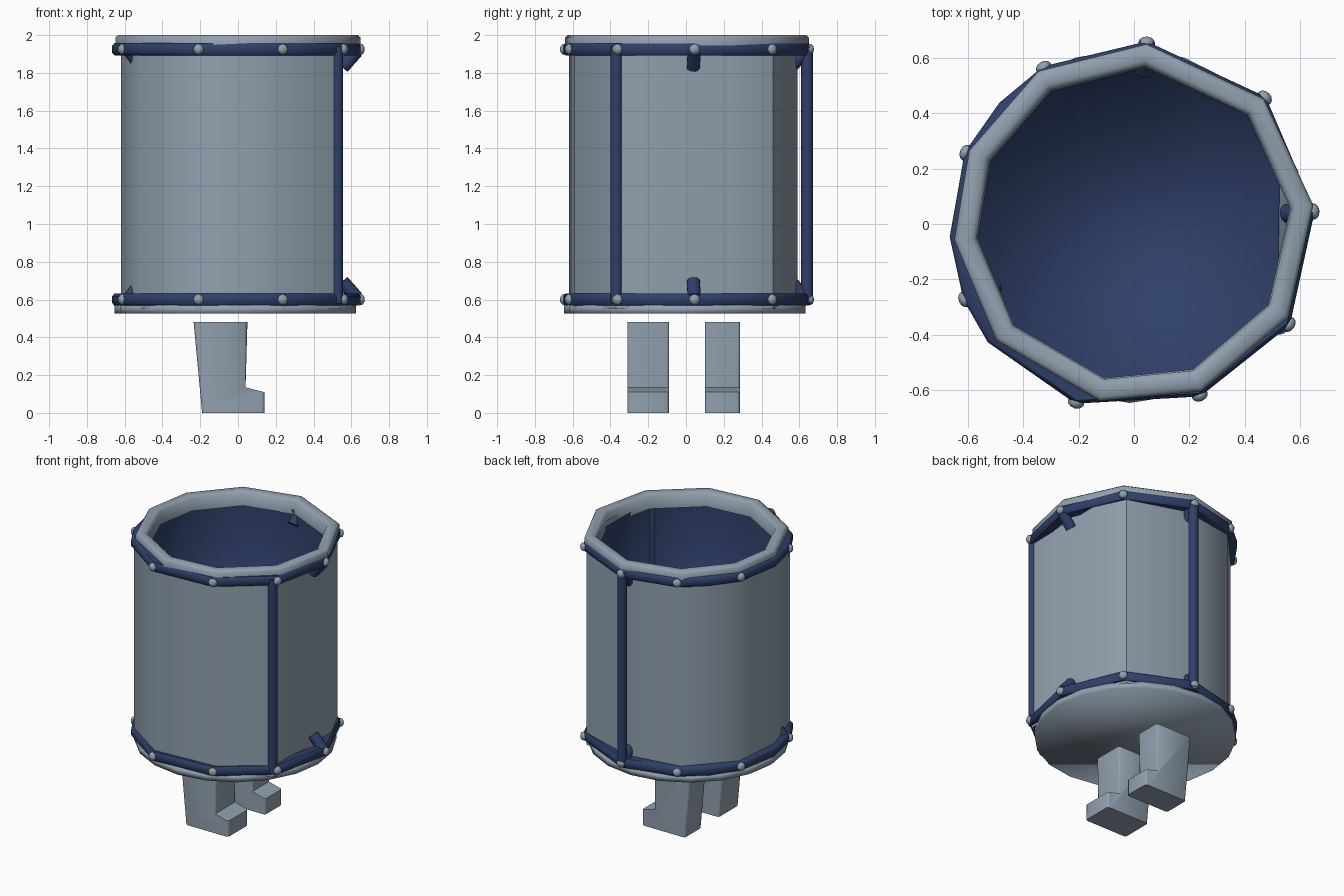
import bpy, bmesh, math
from mathutils import Vector, Matrix

if "Cube" in bpy.data.objects:
    bpy.data.objects.remove(bpy.data.objects["Cube"])


def material(name, rgb):
    m = bpy.data.materials.new(name)
    m.diffuse_color = (*rgb, 1)
    m.use_nodes = True
    m.node_tree.nodes["Principled BSDF"].inputs["Base Color"].default_value = m.diffuse_color
    return m


GREY = material("steel grey", (0.285, 0.355, 0.425))
BLUE = material("navy blue", (0.028, 0.050, 0.14))


def mesh_object(name, verts, faces, *mats):
    me = bpy.data.meshes.new(name)
    me.from_pydata(verts, [], faces)
    me.update()
    ob = bpy.data.objects.new(name, me)
    bpy.context.collection.objects.link(ob)
    for m in mats:
        me.materials.append(m)
    return ob


def polar(deg, r, z):
    a = math.radians(deg)
    return Vector((r * math.cos(a), r * math.sin(a), z))


def smooth(ob, deg):
    bpy.ops.object.select_all(action='DESELECT')
    ob.select_set(True)
    bpy.context.view_layer.objects.active = ob
    bpy.ops.object.shade_smooth_by_angle(angle=math.radians(deg))


def ring(name, profile, corners, mat):
    """Closed (dr, z) profile swept round (angle, radius) corners."""
    n, k = len(corners), len(profile)
    verts = [polar(a, r + dr, z) for a, r in corners for dr, z in profile]
    faces = [(i * k + j, (i + 1) % n * k + j,
              (i + 1) % n * k + (j + 1) % k, i * k + (j + 1) % k)
             for i in range(n) for j in range(k)]
    return mesh_object(name, verts, faces, mat)


def bar(name, p, q, radius, mat):
    """Round bar between two points."""
    bm = bmesh.new()
    m = (q - p).to_track_quat('Z', 'Y').to_matrix().to_4x4()
    m.translation = (p + q) / 2
    bmesh.ops.create_cone(bm, cap_ends=True, segments=10, radius1=radius,
                          radius2=radius, depth=(q - p).length, matrix=m)
    ob = mesh_object(name, [], [], mat)
    bm.to_mesh(ob.data)
    bm.free()
    smooth(ob, 50)


# Body wall: slightly irregular ten-sided drum
outline = [(.54, -.37), (.55, .25), (.45, .46), (.05, .59), (-.33, .53),
           (-.59, .25), (-.62, -.10), (-.51, -.42), (-.21, -.62), (.24, -.59)]
N = len(outline)
sides = [(i, (i + 1) % N, N + (i + 1) % N, N + i) for i in range(N)]
wall = mesh_object("body_wall", [(x, y, z) for z in (.55, 1.95) for x, y in outline],
                   sides, GREY)
smooth(wall, 40)

# Inner lining with a floor, smooth shaded
lining = mesh_object("inner_lining",
                     [(x * .96, y * .96, z) for z in (1.93, .58) for x, y in outline],
                     sides + [tuple(range(N, 2 * N))], BLUE)
smooth(lining, 180)

# Top rim with rounded edges
rim_corners = [(a, .652) for a in (6, 44, 86, 122, 156, 185, 220, 259, 292, 329)]
rim = ring("top_rim", [(-.085, 1.90), (-.06, 1.90), (-.03, 1.94), (0, 1.945), (0, 1.988),
                       (-.015, 2.0), (-.06, 2.0), (-.08, 1.985)], rim_corners, GREY)
smooth(rim, 60)

# Bottom plate
M = 20
base = mesh_object(
    "bottom_plate",
    [polar(360 * i / M, .64, z) + Vector((-.015, -.007, 0))
     for z in (.525, .57) for i in range(M)],
    [tuple(reversed(range(M))), tuple(range(M, 2 * M))] +
    [(i, (i + 1) % M, M + (i + 1) % M, M + i) for i in range(M)], GREY)
smooth(base, 180)

# Hoops, bent at the rivets and once more over the wall corners on the left
rivet_spots = [(4, .655), (44, .662), (86, .662), (120, .658), (157, .665),
               (204, .675), (252, .683), (291, .668), (327, .672)]
hoop_corners = sorted(rivet_spots + [(138, .655), (184, .668), (219, .68)])
rivets = bmesh.new()
for name, z in (("lower_hoop", .60), ("upper_hoop", 1.925)):
    prof = [(-.07, z - .032), (-.012, z - .032), (0, z - .018),
            (0, z + .018), (-.012, z + .032), (-.07, z + .032)]
    hoop = ring(name, prof, hoop_corners, BLUE)
    smooth(hoop, 50)
    for a, r in rivet_spots:
        m = polar(a, 1, 0).to_track_quat('Z', 'Y').to_matrix().to_4x4()
        m.translation = polar(a, r - .005, z)
        bmesh.ops.create_uvsphere(rivets, u_segments=8, v_segments=6, radius=.03,
                                  matrix=m @ Matrix.Diagonal((1, 1, .75, 1)))
rivet_ob = mesh_object("rivets", [], [], GREY)
rivets.to_mesh(rivet_ob.data)
rivets.free()
smooth(rivet_ob, 60)

# Upright bars joining the hoops
for i, a in enumerate((86, 325)):
    bar(f"upright_bar_{i + 1}", polar(a, .642, .58), polar(a, .642, 1.94), .032, BLUE)

# Slanted stays between hoops and wall
for i, a in enumerate((4, 86, 204)):
    for label, z, s in (("lower", .61, 1), ("upper", 1.915, -1)):
        bar(f"{label}_stay_{i + 1}", polar(a, .63, z), polar(a, .555, z + s * .085),
            .036, BLUE)

# Feet: side profile extruded across y, toes toward +x, blue on top
profile = [(-.235, .485), (-.19, .005), (.14, .005), (.14, .115), (.04, .14), (.05, .485)]
K = len(profile)
for name, y0, y1 in (("front_foot", -.31, -.09), ("back_foot", .10, .285)):
    verts = [(x, y, z - .005) for y in (y0, y1) for x, z in profile]
    faces = [tuple(range(K)), tuple(reversed(range(K, 2 * K)))]
    faces += [(i, K + i, K + (i + 1) % K, (i + 1) % K) for i in range(K)]
    foot = mesh_object(name, verts, faces, GREY, BLUE)
    bm = bmesh.new()
    bm.from_mesh(foot.data)
    bmesh.ops.recalc_face_normals(bm, faces=bm.faces)
    edges = [e for e in bm.edges
             if abs(e.verts[0].co.y - e.verts[1].co.y) < .01
             and abs(e.verts[0].co.z - e.verts[1].co.z) > .05]
    bmesh.ops.bevel(bm, geom=edges, offset=.015, segments=2, affect='EDGES', profile=.5)
    for f in bm.faces:
        f.material_index = int(f.normal.z > .8 and f.calc_center_median().z > .4)
    bm.to_mesh(foot.data)
    bm.free()
    smooth(foot, 50)
